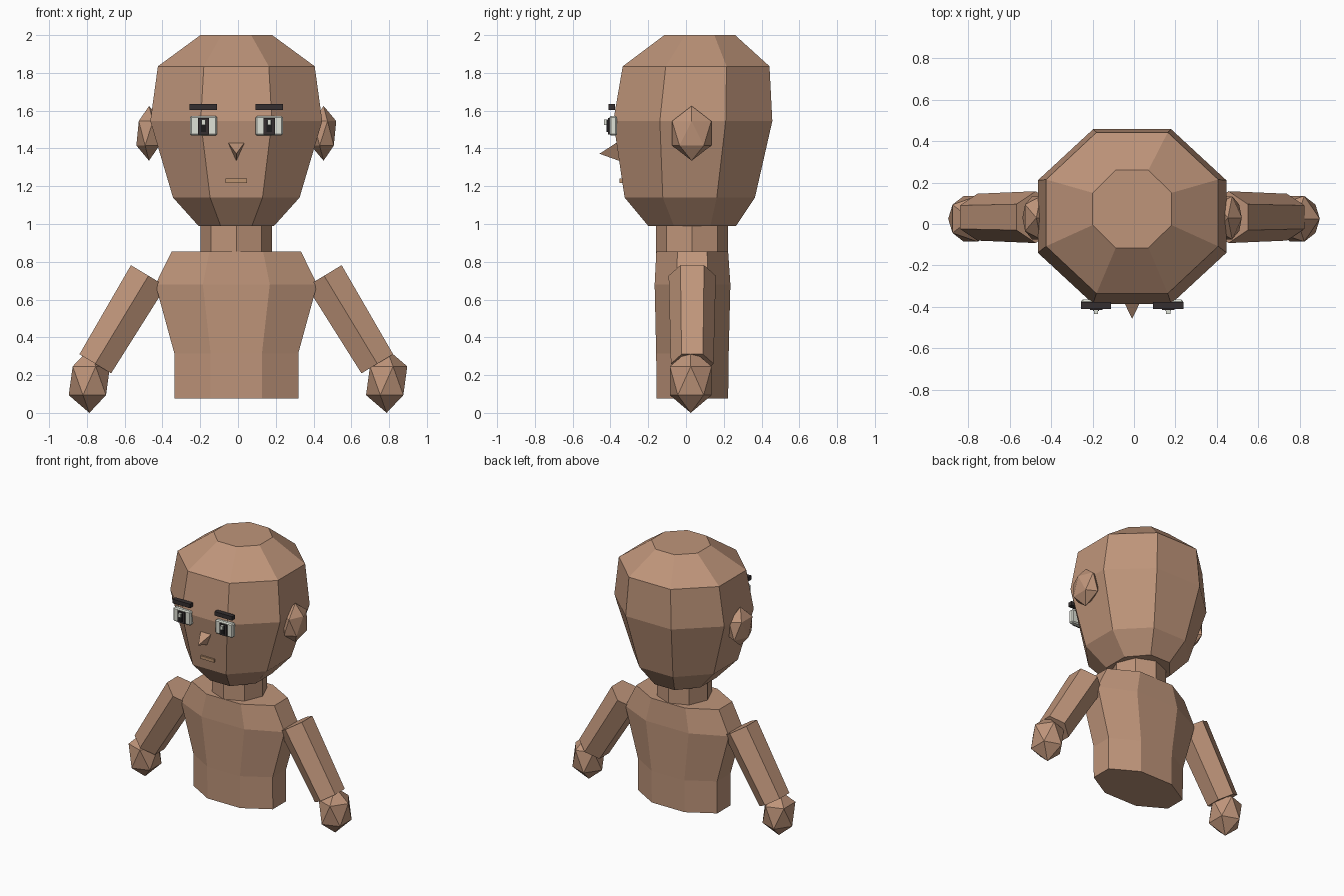
import bpy, bmesh, math
from mathutils import Vector, Matrix

if "Cube" in bpy.data.objects:
    bpy.data.objects.remove(bpy.data.objects["Cube"])

CX = -0.009  # the figure sits slightly left of centre


def material(name, rgb):
    m = bpy.data.materials.new(name)
    m.diffuse_color = (*rgb, 1)
    m.use_nodes = True
    m.node_tree.nodes["Principled BSDF"].inputs["Base Color"].default_value = m.diffuse_color
    return m


SKIN = material("skin", (0.52, 0.30, 0.195))
LIP = material("lip", (0.50, 0.29, 0.16))
WHITE = material("eye white", (0.74, 0.76, 0.68))
DARK = material("dark brown", (0.035, 0.028, 0.03))
BLACK = material("pupil black", (0.012, 0.011, 0.012))


def finish(name, bm, mat):
    bmesh.ops.recalc_face_normals(bm, faces=bm.faces)
    me = bpy.data.meshes.new(name)
    bm.to_mesh(me)
    bm.free()
    me.materials.append(mat)
    ob = bpy.data.objects.new(name, me)
    bpy.context.collection.objects.link(ob)
    return ob


def octagon_loft(name, rings, mat):
    """rings: (z, half width, front y, back y), flat side to the front"""
    bm = bmesh.new()
    loops = []
    k = 1 / math.cos(math.pi / 8)
    for z, rx, y0, y1 in rings:
        cy, ry = (y0 + y1) / 2, (y1 - y0) / 2
        loops.append([bm.verts.new((CX + rx * k * math.cos(a), cy + ry * k * math.sin(a), z))
                      for a in (math.pi / 8 + i * math.pi / 4 for i in range(8))])
    for lo, hi in zip(loops, loops[1:]):
        for i in range(8):
            j = (i + 1) % 8
            bm.faces.new((lo[i], lo[j], hi[j], hi[i]))
    bm.faces.new(loops[0])
    bm.faces.new(loops[-1])
    return finish(name, bm, mat)


def prism(name, p0, p1, r0, r1, sides, mat):
    """tapered prism from p0 to p1, with corners on the y axis"""
    bm = bmesh.new()
    p0, p1 = Vector(p0), Vector(p1)
    d = (p1 - p0).normalized()
    v = Vector((0, 1, 0))
    u = v.cross(d)
    ends = []
    for p, r in ((p0, r0), (p1, r1)):
        ends.append([bm.verts.new(p + r * (math.cos(a) * v + math.sin(a) * u))
                     for a in (2 * math.pi * i / sides for i in range(sides))])
    for i in range(sides):
        j = (i + 1) % sides
        bm.faces.new((ends[0][i], ends[0][j], ends[1][j], ends[1][i]))
    for e in ends:
        bm.faces.new(e)
    return finish(name, bm, mat)


def gem(name, centre, radii, mat):
    bm = bmesh.new()
    bmesh.ops.create_icosphere(bm, subdivisions=1, radius=1,
                               matrix=Matrix.Translation(centre) @ Matrix.Diagonal((*radii, 1)))
    return finish(name, bm, mat)


def box(name, x, y, z, mat, bevel=0):
    """x, y and z are (low, high) pairs"""
    bm = bmesh.new()
    c = [sum(p) / 2 for p in (x, y, z)]
    s = [p[1] - p[0] for p in (x, y, z)]
    bmesh.ops.create_cube(bm, size=1, matrix=Matrix.Translation(c) @ Matrix.Diagonal((*s, 1)))
    if bevel:
        bmesh.ops.bevel(bm, geom=bm.edges[:], offset=bevel, segments=1, affect='EDGES')
    return finish(name, bm, mat)


# head, neck and torso
octagon_loft("head", [(0.99, 0.20, -0.20, 0.265), (1.14, 0.335, -0.325, 0.365),
                      (1.545, 0.455, -0.385, 0.457), (1.835, 0.415, -0.335, 0.442),
                      (2.0, 0.19, -0.115, 0.26)], SKIN)
prism("neck", (CX, 0.032, 0.80), (CX, 0.032, 1.06), 0.19, 0.19, 8, SKIN)
octagon_loft("torso", [(0.075, 0.328, -0.155, 0.223), (0.315, 0.328, -0.158, 0.226),
                       (0.68, 0.428, -0.166, 0.235), (0.855, 0.342, -0.157, 0.223)], SKIN)

for side, s in (("left", -1), ("right", 1)):
    # arms, hands and ears
    prism(side + "_arm", (CX + s * 0.465, 0.033, 0.726), (CX + s * 0.7465, 0.033, 0.26),
          0.125, 0.113, 6, SKIN)
    gem(side + "_hand", (s * 0.787, 0.025, 0.17), (0.122, 0.13, 0.17), SKIN)
    gem(side + "_ear", (CX + s * 0.462, 0.03, 1.48), (0.075, 0.122, 0.145), SKIN)
    # eyes and eyebrows
    ex = CX + s * 0.174
    box(side + "_eye_white", (ex - 0.072, ex + 0.072), (-0.405, -0.365), (1.468, 1.572), WHITE, 0.008)
    box(side + "_iris", (ex - 0.03, ex + 0.03), (-0.414, -0.404), (1.475, 1.56), DARK)
    box(side + "_pupil", (ex - 0.014, ex + 0.014), (-0.42, -0.413), (1.487, 1.55), BLACK)
    box(side + "_eye_glint", (ex - 0.01, ex + 0.01), (-0.434, -0.413), (1.525, 1.552), WHITE)
    box(side + "_eyebrow", (ex - 0.073, ex + 0.073), (-0.41, -0.375), (1.604, 1.634), DARK)

# nose: a three-sided spike
bm = bmesh.new()
tip, a, b, c = [bm.verts.new(p) for p in ((CX, -0.458, 1.372), (CX - 0.046, -0.362, 1.434),
                                          (CX + 0.046, -0.362, 1.434), (CX, -0.35, 1.333))]
for f in ((tip, a, b), (tip, b, c), (tip, c, a), (a, c, b)):
    bm.faces.new(f)
finish("nose", bm, SKIN)

# mouth
box("mouth", (CX - 0.056, CX + 0.056), (-0.352, -0.32), (1.217, 1.24), LIP)
